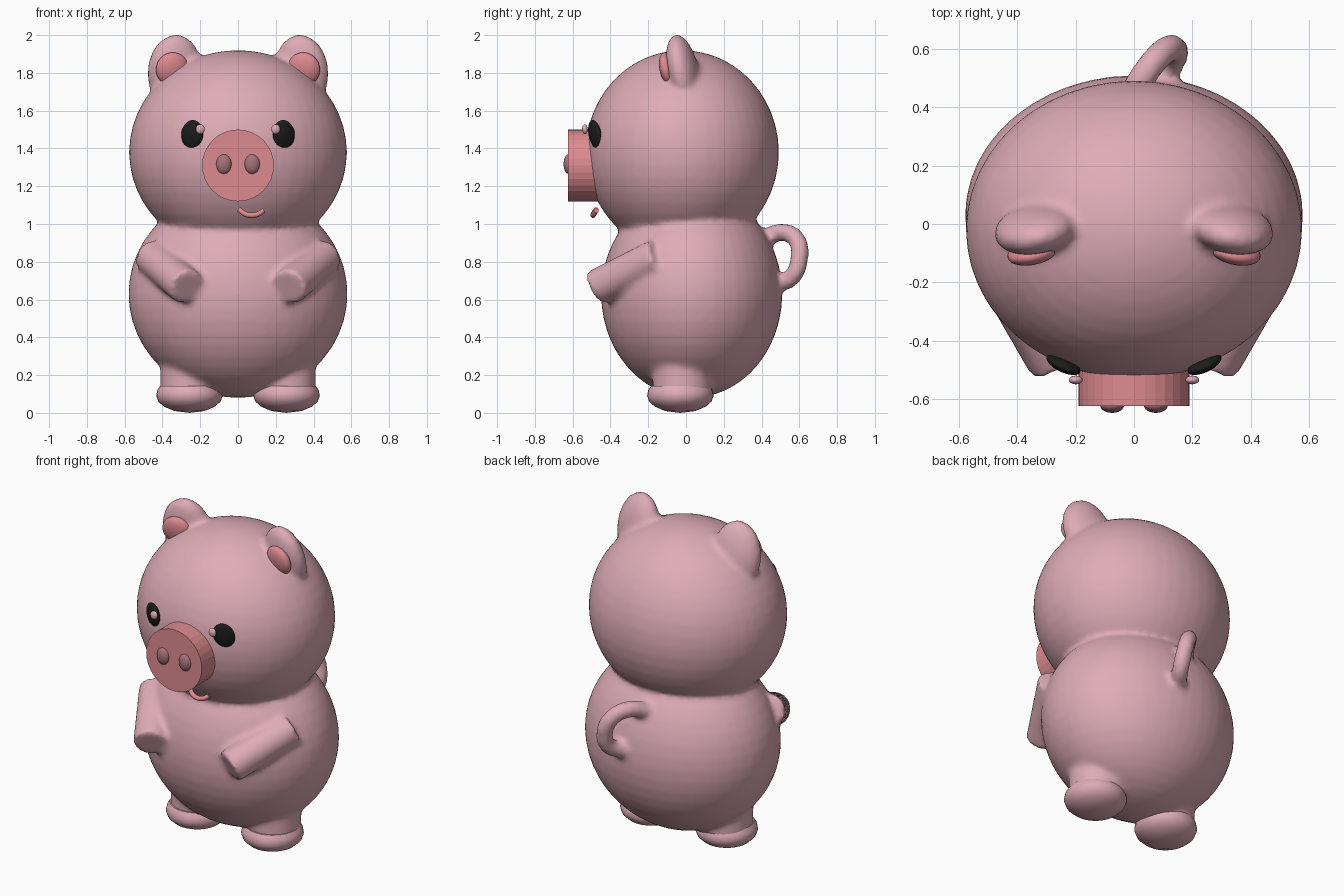
import bpy, bmesh, math
from mathutils import Vector, Matrix, Euler

cube = bpy.data.objects.get("Cube")
if cube:
    bpy.data.objects.remove(cube, do_unlink=True)


def material(name, rgb):
    m = bpy.data.materials.new(name)
    m.use_nodes = True
    color = (*rgb, 1)
    m.diffuse_color = color
    bsdf = next(n for n in m.node_tree.nodes if n.type == 'BSDF_PRINCIPLED')
    bsdf.inputs["Base Color"].default_value = color
    return m


SKIN = material("soft pink", (.73, .41, .47))
ROSE = material("rose pink", (.73, .26, .28))
DUSKY = material("dusky pink", (.38, .17, .19))
BLACK = material("eye black", (.012, .012, .012))


def finish(name, bm, mat, angle=40):
    bmesh.ops.recalc_face_normals(bm, faces=bm.faces)
    mesh = bpy.data.meshes.new(name)
    bm.to_mesh(mesh)
    bm.free()
    mesh.materials.append(mat)
    ob = bpy.data.objects.new(name, mesh)
    bpy.context.collection.objects.link(ob)
    select(ob)
    if angle:
        bpy.ops.object.shade_smooth_by_angle(angle=math.radians(angle))
    return ob


def select(*obs):
    bpy.ops.object.select_all(action='DESELECT')
    for ob in obs:
        ob.select_set(True)
    bpy.context.view_layer.objects.active = obs[0]


def ellipsoid(name, loc, radii, mat, rot=(0, 0, 0), segs=32):
    bm = bmesh.new()
    turn = Euler([math.radians(a) for a in rot]).to_matrix().to_4x4()
    m = Matrix.Translation(loc) @ turn @ Matrix.Diagonal((*radii, 1))
    bmesh.ops.create_uvsphere(bm, u_segments=segs, v_segments=segs // 2, radius=1, matrix=m)
    return finish(name, bm, mat)


def cylinder(name, start, end, radius, mat, angle=40):
    a, b = Vector(start), Vector(end)
    m = Matrix.Translation((a + b) / 2) @ (b - a).to_track_quat('Z', 'Y').to_matrix().to_4x4()
    bm = bmesh.new()
    bmesh.ops.create_cone(bm, cap_ends=True, segments=32, radius1=radius, radius2=radius,
                          depth=(b - a).length, matrix=m)
    return finish(name, bm, mat, angle)


def tube(name, points, radius, mat):
    curve = bpy.data.curves.new(name, 'CURVE')
    curve.dimensions = '3D'
    curve.bevel_depth = radius
    curve.bevel_resolution = 4
    curve.use_fill_caps = True
    spline = curve.splines.new('BEZIER')
    spline.bezier_points.add(len(points) - 1)
    for bp, p in zip(spline.bezier_points, points):
        bp.co = p
        bp.handle_left_type = bp.handle_right_type = 'AUTO'
    curve.materials.append(mat)
    ob = bpy.data.objects.new(name, curve)
    bpy.context.collection.objects.link(ob)
    select(ob)
    bpy.ops.object.convert(target='MESH')
    return bpy.context.view_layer.objects.active


def lathe(name, loc, profile, mat):
    bm = bmesh.new()
    verts = [bm.verts.new((r, 0, z)) for r, z in profile]
    edges = [bm.edges.new(pair) for pair in zip(verts, verts[1:])]
    bmesh.ops.spin(bm, geom=verts + edges, axis=(0, 0, 1), cent=(0, 0, 0),
                   angle=math.tau, steps=32)
    bmesh.ops.remove_doubles(bm, verts=bm.verts, dist=.0005)
    bmesh.ops.translate(bm, vec=loc, verts=bm.verts)
    return finish(name, bm, mat, 45)


# Skin volumes: torso, head and curly tail
body = ellipsoid("body", (0, .03, .63), (.58, .48, .55), SKIN, segs=48)
skin = [body,
        ellipsoid("head", (0, -.02, 1.38), (.577, .512, .54), SKIN, segs=48),
        tube("tail", [(-.02, .42, .93), (.04, .52, .955), (.1, .59, .91), (.135, .6, .82),
                      (.135, .57, .73), (.1, .51, .69), (.05, .44, .68)], .048, SKIN)]

for side, s in (("left", 1), ("right", -1)):
    # Ears, arms and legs that melt into the skin
    skin.append(ellipsoid("ear", (s * .335, -.015, 1.807), (.147, .08, .2), SKIN, (12, 0, -12 * s)))
    skin.append(cylinder("arm", (s * .46, -.14, .83), (s * .27, -.47, .665), .097, SKIN))
    skin.append(cylinder("leg", (s * .255, -.02, .1), (s * .255, -.02, .4), .157, SKIN))
    # Feet with a rounded sole and a crisp rim
    lathe(side + "_foot", (s * .257, -.03, 0),
          [(0, 0), (.08, .01), (.135, .033), (.165, .06), (.176, .09),
           (.17, .12), (.155, .143), (0, .143)], SKIN)
    # Ear linings
    ellipsoid(side + "_inner_ear", (s * .348, -.097, 1.82), (.088, .04, .09), ROSE, (12, 0, -12 * s))
    # Eyes and their glints
    ellipsoid(side + "_eye", (s * .242, -.482, 1.475), (.062, .025, .077), BLACK, (8, -15 * s, 22 * s))
    ellipsoid(side + "_eye_glint", (s * .2, -.535, 1.502), (.024, .015, .026), SKIN, segs=16)
    # Nostrils
    ellipsoid(side + "_nostril", (s * .075, -.622, 1.317), (.041, .026, .052), DUSKY, segs=24)

# Merge the skin volumes into one softly blended surface
select(*skin)
bpy.ops.object.join()
body.name = "body_skin"
remesh = body.modifiers.new("blend", 'REMESH')
remesh.mode = 'VOXEL'
remesh.voxel_size = .018
remesh.use_smooth_shade = True
smooth = body.modifiers.new("soften", 'SMOOTH')
smooth.factor = .5
smooth.iterations = 4

# Snout and small lopsided smile
cylinder("snout", (0, -.4, 1.31), (0, -.625, 1.31), .19, ROSE, angle=0)
tube("mouth", [(.005, -.475, 1.077), (.04, -.49, 1.052), (.07, -.492, 1.046),
               (.1, -.49, 1.05), (.135, -.475, 1.07)], .014, ROSE)
